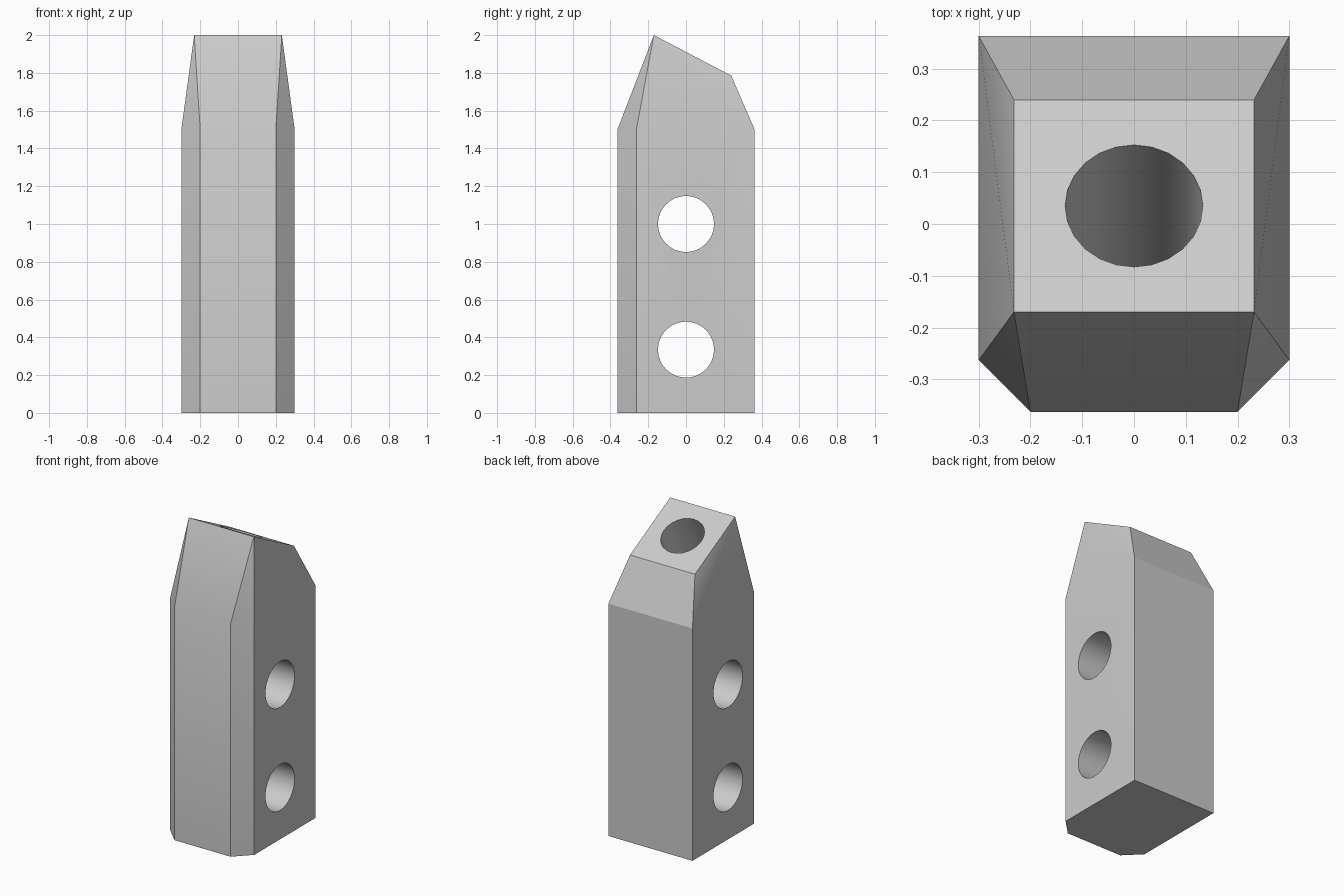
import bpy
import bmesh
import math
from mathutils import Vector

cube = bpy.data.objects.get("Cube")
if cube:
    bpy.data.objects.remove(cube, do_unlink=True)

grey = bpy.data.materials.new("light grey")
grey.use_nodes = True
colour = (0.6, 0.6, 0.6, 1)
grey.diffuse_color = colour
grey.node_tree.nodes["Principled BSDF"].inputs["Base Color"].default_value = colour

# Block: half outline with a chamfered front corner, tapering to a sloped top
outline = [(0.2, -0.363), (0.3, -0.263), (0.3, 0.363)]
half = [(x, y, z) for z in (0, 1.5) for x, y in outline]
half += [(0.232, -0.17, 2.0), (0.232, 0.24, 1.785)]
bm = bmesh.new()
for x, y, z in half:
    for side in (-1, 1):
        bm.verts.new((side * x, y, z))
bmesh.ops.convex_hull(bm, input=bm.verts)
bmesh.ops.dissolve_limit(bm, angle_limit=math.radians(1),
                         verts=bm.verts, edges=bm.edges)
bmesh.ops.recalc_face_normals(bm, faces=bm.faces)
mesh = bpy.data.meshes.new("block")
bm.to_mesh(mesh)
bm.free()
mesh.materials.append(grey)
block = bpy.data.objects.new("block", mesh)
bpy.context.collection.objects.link(block)


def drill(location, rotation, radius, length, sides):
    """Cut a round hole into the block and remove the cutter."""
    bpy.ops.mesh.primitive_cylinder_add(vertices=sides, radius=radius, depth=length,
                                        location=location, rotation=rotation)
    cutter = bpy.context.object
    cutter.name = "hole_cutter"
    cutter.hide_render = True
    cutter.data.materials.append(grey)
    mod = block.modifiers.new("hole", "BOOLEAN")
    mod.operation = "DIFFERENCE"
    mod.solver = "EXACT"
    mod.object = cutter
    bpy.context.view_layer.objects.active = block
    bpy.ops.object.modifier_apply(modifier=mod.name)
    bpy.data.objects.remove(cutter, do_unlink=True)


# Two cross holes from side to side
for height in (0.335, 1.0):
    drill((0, 0, height), (0, math.pi / 2, 0), 0.148, 1, 48)

# Blind hole square to the sloped top
tilt = math.atan2(0.215, 0.41)
axis = Vector((0, math.sin(tilt), math.cos(tilt)))
depth, clearance = 0.53, 0.1
mouth = Vector((0, 0.035, 1.8925))
drill(mouth - axis * (depth - clearance) / 2, (-tilt, 0, 0),
      0.133, depth + clearance, 24)

# Smooth hole walls and the gentle front bend, keep other edges crisp
bpy.ops.object.select_all(action="DESELECT")
block.select_set(True)
bpy.context.view_layer.objects.active = block
bpy.ops.object.shade_smooth_by_angle(angle=math.radians(22))
